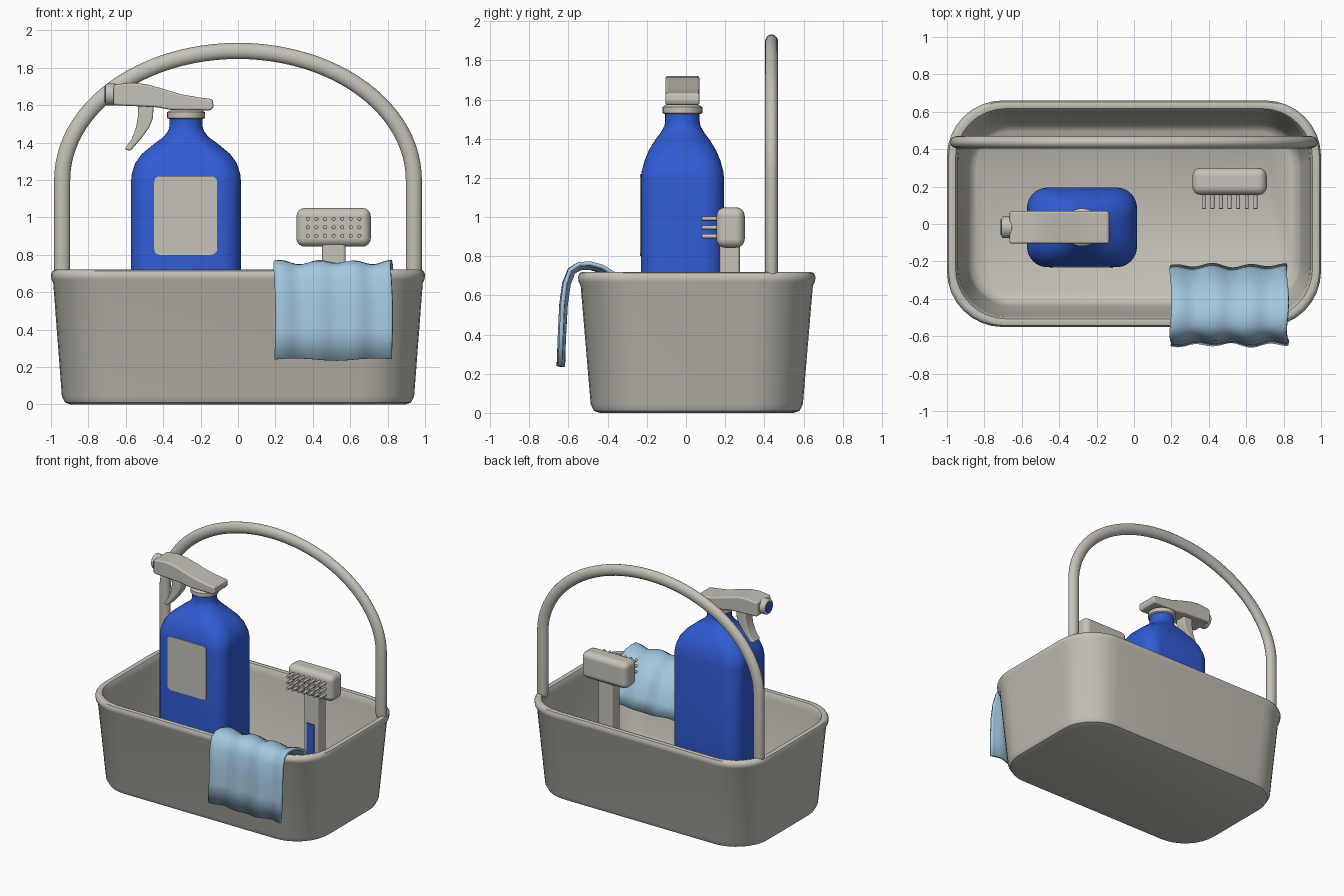
import bpy, bmesh, math
from mathutils import Matrix, Vector

old = bpy.data.objects.get("Cube")
if old:
    bpy.data.objects.remove(old, do_unlink=True)


def material(name, rgb):
    m = bpy.data.materials.new(name)
    m.use_nodes = True
    m.diffuse_color = (*rgb, 1)
    m.node_tree.nodes["Principled BSDF"].inputs["Base Color"].default_value = (*rgb, 1)
    return m


GREY = material("warm grey plastic", (0.56, 0.54, 0.48))
BLUE = material("strong blue", (0.03, 0.105, 0.66))
CLOTH = material("pale blue cloth", (0.36, 0.57, 0.74))


def finish(name, bm, mat, bevel=0, segments=3, solid=0):
    bmesh.ops.recalc_face_normals(bm, faces=bm.faces)
    mesh = bpy.data.meshes.new(name)
    bm.to_mesh(mesh)
    bm.free()
    mesh.materials.append(mat)
    for p in mesh.polygons:
        p.use_smooth = True
    mesh.set_sharp_from_angle(angle=math.radians(40))
    ob = bpy.data.objects.new(name, mesh)
    bpy.context.collection.objects.link(ob)
    if solid:
        mod = ob.modifiers.new("thickness", "SOLIDIFY")
        mod.thickness, mod.offset = solid, 0
    if bevel:
        mod = ob.modifiers.new("rounding", "BEVEL")
        mod.width, mod.segments = bevel, segments
        mod.limit_method, mod.angle_limit = "ANGLE", math.radians(40)
        mod.harden_normals = True
    return ob


def rounded(hx, hy, r, n=8):
    """Outline of a rounded rectangle about the origin."""
    pts = []
    for k, (sx, sy) in enumerate([(1, 1), (-1, 1), (-1, -1), (1, -1)]):
        for i in range(n + 1):
            a = math.pi / 2 * (k + i / n)
            pts.append((sx * (hx - r) + r * math.cos(a), sy * (hy - r) + r * math.sin(a)))
    return pts


def loft(name, rings, mat, **kw):
    bm = bmesh.new()
    loops = [[bm.verts.new(p) for p in ring] for ring in rings]
    for a, b in zip(loops, loops[1:]):
        for i in range(len(a)):
            j = (i + 1) % len(a)
            bm.faces.new((a[i], a[j], b[j], b[i]))
    bm.faces.new(loops[0])
    bm.faces.new(loops[-1])
    return finish(name, bm, mat, **kw)


def stack(name, levels, centre, mat):
    """Loft of rounded rectangles given as (half x, half y, radius, z)."""
    cx, cy = centre
    return loft(name, [[(cx + x, cy + y, z) for x, y in rounded(hx, hy, r - 1e-4)]
                       for hx, hy, r, z in levels], mat)


def prism(name, outline, y0, y1, mat, **kw):
    """Side outline in x and z, extruded along y."""
    return loft(name, [[(x, y, z) for x, z in outline] for y in (y0, y1)], mat, **kw)


def box(name, x, y, z, mat, **kw):
    return prism(name, [(x[0], z[0]), (x[1], z[0]), (x[1], z[1]), (x[0], z[1])], *y, mat, **kw)


def rod(name, start, end, radius, mat, sides=32, **kw):
    start, end = Vector(start), Vector(end)
    d = end - start
    bm = bmesh.new()
    bmesh.ops.create_cone(bm, cap_ends=True, segments=sides, radius1=radius, radius2=radius,
                          depth=d.length, matrix=Matrix.Translation((start + end) / 2)
                          @ d.to_track_quat("Z", "Y").to_matrix().to_4x4())
    return finish(name, bm, mat, **kw)


# Tub: outside, rolled rim, inside wall and floor in one shell
stack("tub", [(0.895, 0.495, 0.24, 0), (0.925, 0.525, 0.27, 0.01), (0.942, 0.542, 0.28, 0.045),
              (0.988, 0.593, 0.30, 0.65), (0.998, 0.604, 0.30, 0.67), (1.0, 0.606, 0.30, 0.695),
              (0.992, 0.598, 0.30, 0.714), (0.975, 0.581, 0.28, 0.72), (0.955, 0.562, 0.27, 0.714),
              (0.945, 0.552, 0.26, 0.695), (0.94, 0.547, 0.26, 0.66), (0.895, 0.495, 0.24, 0.14),
              (0.88, 0.475, 0.22, 0.09), (0.84, 0.44, 0.19, 0.06)], (0, 0.055), GREY)

# Arched carrying handle
path = [(0.94, 0.69, 1, 0, 0.7), (0.94, 0.70, 1, 0, 0.93), (0.94, 0.72, 1, 0, 1)]
arc = []
for i in range(49):
    a = math.pi * i / 48
    n = Vector((math.cos(a) / 0.94, math.sin(a) / 0.69)).normalized()
    arc.append((0.94 * math.cos(a), 1.2 + 0.69 * math.sin(a), n.x, n.y, 1))
path += arc + [(-x, z, -nx, nz, s) for x, z, nx, nz, s in reversed(path)]
rings = []
for x, z, nx, nz, s in path:
    ring = []
    for k in range(16):
        t = math.tau * k / 16
        u = 0.043 * s * math.cos(t)
        ring.append((x + u * nx, 0.437 + 0.034 * s * math.sin(t), z + u * nz))
    rings.append(ring)
loft("handle", rings, GREY)

# Spray bottle
BX, BY = -0.278, -0.018
stack("bottle", [(0.27, 0.19, 0.09, 0.06), (0.293, 0.212, 0.11, 0.09), (0.294, 0.213, 0.11, 0.6),
                 (0.294, 0.213, 0.11, 1.19), (0.290, 0.209, 0.115, 1.23), (0.272, 0.193, 0.12, 1.29),
                 (0.235, 0.172, 0.12, 1.34), (0.175, 0.142, 0.12, 1.39), (0.12, 0.112, 0.105, 1.43),
                 (0.094, 0.092, 0.092, 1.465), (0.088, 0.088, 0.088, 1.49),
                 (0.088, 0.088, 0.088, 1.54)], (BX, BY), BLUE)
prism("bottle_label", [(-0.28 + x, 1.01 + z) for x, z in rounded(0.168, 0.21, 0.03, 5)],
      BY - 0.218, BY - 0.21, GREY)
stack("collar", [(0.092, 0.092, 0.092, 1.525), (0.101, 0.101, 0.101, 1.532),
                 (0.101, 0.101, 0.101, 1.562), (0.082, 0.082, 0.082, 1.575),
                 (0.08, 0.08, 0.08, 1.60)], (BX, BY), GREY)

# Spray head, trigger and nozzle
prism("spray_head", [(-0.665, 1.60), (-0.665, 1.71), (-0.57, 1.72), (-0.49, 1.712), (-0.41, 1.69),
                     (-0.30, 1.657), (-0.20, 1.64), (-0.135, 1.632), (-0.13, 1.59), (-0.145, 1.572),
                     (-0.36, 1.575), (-0.43, 1.588), (-0.50, 1.592)],
      BY - 0.087, BY + 0.087, GREY, bevel=0.014)
prism("trigger", [(-0.535, 1.61), (-0.45, 1.61), (-0.455, 1.53), (-0.475, 1.48), (-0.515, 1.425),
                  (-0.575, 1.355), (-0.606, 1.364), (-0.568, 1.42), (-0.545, 1.48), (-0.535, 1.54)],
      BY - 0.045, BY + 0.045, GREY, bevel=0.01)
rod("nozzle", (-0.65, BY, 1.657), (-0.708, BY, 1.657), 0.058, GREY, bevel=0.01)
rod("nozzle_tip", (-0.70, BY, 1.657), (-0.713, BY, 1.657), 0.042, BLUE)

# Scrubbing brush
box("brush_head", (0.312, 0.71), (0.155, 0.30), (0.843, 1.05), GREY, bevel=0.045, segments=4)
box("brush_handle", (0.45, 0.575), (0.172, 0.275), (0.06, 0.87), GREY, bevel=0.015)
box("brush_grip", (0.48, 0.545), (0.165, 0.174), (0.2, 0.63), BLUE)
for row in range(3):
    for col in range(7):
        x, z = 0.373 + col * 0.046, 0.902 + row * 0.045
        rod("bristle", (x, 0.17, z), (x, 0.08, z), 0.011, GREY, sides=10, bevel=0.003, segments=2)

# Cloth draped over the front rim
drape = [(-0.638, 0.24), (-0.632, 0.40), (-0.625, 0.55), (-0.61, 0.66), (-0.585, 0.725),
         (-0.545, 0.75), (-0.49, 0.752), (-0.43, 0.735), (-0.36, 0.69), (-0.30, 0.61),
         (-0.255, 0.51), (-0.23, 0.42)]
bm = bmesh.new()
grid = []
for k, (y, z) in enumerate(drape):
    a, b = drape[max(k - 1, 0)], drape[min(k + 1, len(drape) - 1)]
    out = Vector((a[1] - b[1], b[0] - a[0])).normalized()
    row = []
    for i in range(37):
        t = i / 36
        wave = 0.009 * math.sin(t * 6.3 * math.pi + 0.6) + 0.004 * math.sin(t * 11 + k * 0.4)
        x = 0.197 + 0.625 * t + 0.006 * math.sin(k * 1.1)
        hem = 0.006 * math.sin(t * 9) if k in (0, len(drape) - 1) else 0
        row.append(bm.verts.new((x, y + out.x * wave, z + out.y * wave + hem)))
    grid.append(row)
for a, b in zip(grid, grid[1:]):
    for i in range(36):
        bm.faces.new((a[i], a[i + 1], b[i + 1], b[i]))
finish("cleaning_cloth", bm, CLOTH, solid=0.02)
